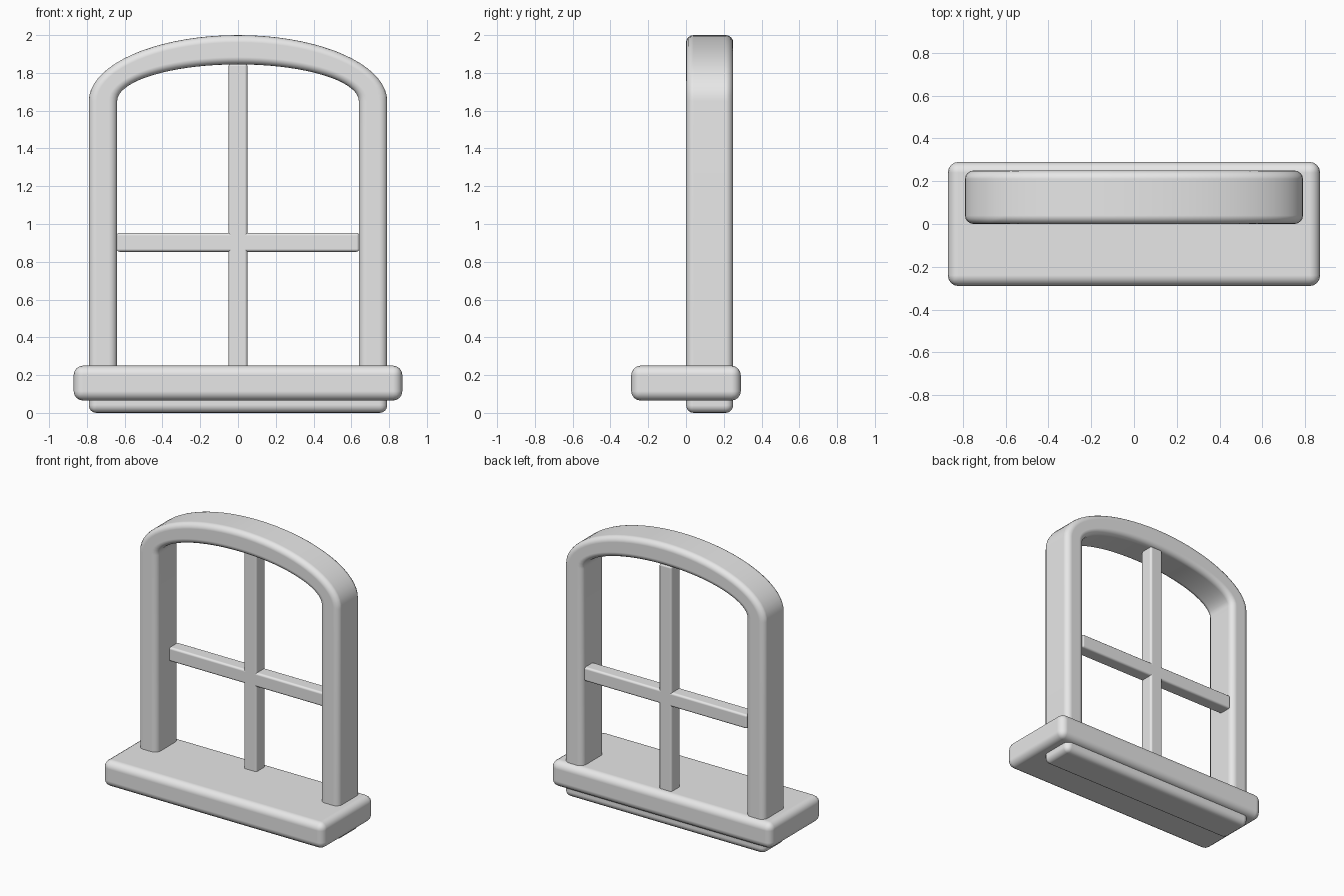
import bpy, bmesh
from math import sin, cos, pi

cube = bpy.data.objects.get("Cube")
if cube:
    bpy.data.objects.remove(cube, do_unlink=True)

# One grey finish for the whole window
grey = bpy.data.materials.new("plain_grey")
grey.use_nodes = True
colour = (0.8, 0.8, 0.8, 1)
grey.diffuse_color = colour
grey.node_tree.nodes["Principled BSDF"].inputs["Base Color"].default_value = colour


def finish(name, bm, bevel, segments=4):
    """Turn a bmesh into a smooth object with rounded edges."""
    bmesh.ops.recalc_face_normals(bm, faces=bm.faces)
    for face in bm.faces:
        face.smooth = True
    mesh = bpy.data.meshes.new(name)
    bm.to_mesh(mesh)
    bm.free()
    mesh.materials.append(grey)
    obj = bpy.data.objects.new(name, mesh)
    bpy.context.collection.objects.link(obj)
    mod = obj.modifiers.new("rounded_edges", "BEVEL")
    mod.width = bevel
    mod.segments = segments
    mod.limit_method = "ANGLE"
    mod.angle_limit = 0.7
    mod.use_clamp_overlap = False
    mod.harden_normals = True
    return obj


def box(name, low, high, bevel, segments=4):
    bm = bmesh.new()
    bmesh.ops.create_cube(bm, size=1)
    for v in bm.verts:
        v.co = [(a + b) / 2 + c * (b - a) for a, b, c in zip(low, high, v.co)]
    return finish(name, bm, bevel, segments)


def arch_outline(half_width, bottom, spring, rise, steps=36):
    """Closed outline: straight foot and sides under a half ellipse."""
    arch = [(half_width * cos(pi * i / steps), spring + rise * sin(pi * i / steps))
            for i in range(steps + 1)]
    return [(-half_width, bottom), (half_width, bottom)] + arch


# Arched frame: a ring between two outlines, given depth
front, back = 0.0, 0.25
outer = arch_outline(0.79, 0.0, 1.65, 0.35)
inner = arch_outline(0.64, 0.15, 1.65, 0.195)
bm = bmesh.new()
loops = [[bm.verts.new((x, y, z)) for x, z in outline]
         for outline, y in ((outer, front), (inner, front), (inner, back), (outer, back))]
count = len(outer)
for k in range(4):
    a, b = loops[k], loops[(k + 1) % 4]
    for i in range(count):
        j = (i + 1) % count
        bm.faces.new((a[i], a[j], b[j], b[i]))
finish("arched_frame", bm, 0.04)

# Sill wrapping the foot of the frame
box("sill", (-0.87, -0.29, 0.065), (0.87, 0.29, 0.25), 0.05)

# Glazing bars, set towards the back of the frame
box("upright_bar", (-0.05, 0.135, 0.2), (0.05, 0.235, 1.85), 0.015, 3)
box("cross_bar", (-0.643, 0.135, 0.853), (0.643, 0.235, 0.953), 0.015, 3)
